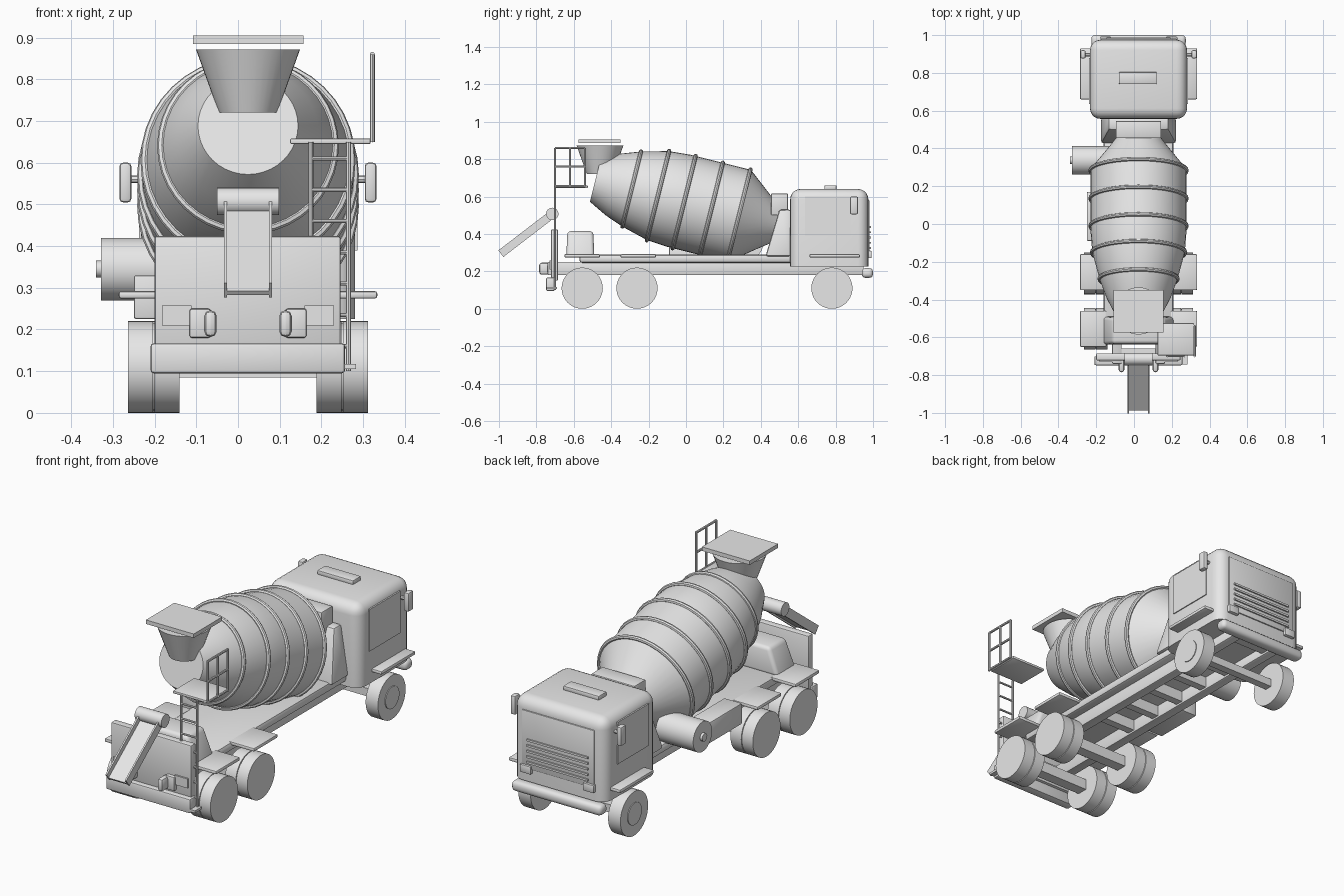
import bpy, bmesh
from math import radians
from mathutils import Vector

cube = bpy.data.objects.get("Cube")
if cube:
    bpy.data.objects.remove(cube, do_unlink=True)

grey = bpy.data.materials.new("plain_grey")
grey.use_nodes = True
COLOR = (0.8, 0.8, 0.8, 1)
grey.diffuse_color = COLOR
grey.node_tree.nodes["Principled BSDF"].inputs["Base Color"].default_value = COLOR

CX = 0.024          # centre line of the truck
SIDES = (("left", 1), ("right", -1))
parts = []


def finish(name, bm):
    bmesh.ops.recalc_face_normals(bm, faces=bm.faces)
    mesh = bpy.data.meshes.new(name)
    bm.to_mesh(mesh)
    bm.free()
    obj = bpy.data.objects.new(name, mesh)
    bpy.context.collection.objects.link(obj)
    mesh.materials.append(grey)
    parts.append(obj)
    return obj


def box(name, xs, ys, zs, bevel=0.0, segs=2, flat_base=False, taper=None):
    """Box from ranges; taper = (x scale, y scale, y shift) of the top."""
    bm = bmesh.new()
    bmesh.ops.create_cube(bm, size=1)
    mid = Vector((sum(xs) / 2, sum(ys) / 2, sum(zs) / 2))
    size = Vector((xs[1] - xs[0], ys[1] - ys[0], zs[1] - zs[0]))
    for v in bm.verts:
        if taper and v.co.z > 0:
            v.co.x *= taper[0]
            v.co.y *= taper[1]
            v.co.y += taper[2] / size.y
        v.co = Vector(a * b for a, b in zip(v.co, size)) + mid
    if bevel:
        edges = [e for e in bm.edges
                 if not flat_base or max(v.co.z for v in e.verts) > mid.z]
        bmesh.ops.bevel(bm, geom=edges, offset=bevel, segments=segs,
                        profile=0.5, affect='EDGES', clamp_overlap=True)
    return finish(name, bm)


def mirrored_box(name, near, far, ys, zs, bevel=0.0):
    for side, s in SIDES:
        xs = sorted((CX + s * near, CX + s * far))
        box(f"{side}_{name}", xs, ys, zs, bevel)


def rod(name, a, b, r, r2=None, n=32):
    a, b = Vector(a), Vector(b)
    bm = bmesh.new()
    bmesh.ops.create_cone(bm, cap_ends=True, segments=n, radius1=r,
                          radius2=r if r2 is None else r2, depth=(b - a).length)
    obj = finish(name, bm)
    obj.location = (a + b) / 2
    obj.rotation_euler = (b - a).to_track_quat('Z', 'Y').to_euler()
    return obj


def bar(name, a, b, r=0.006):
    return rod(name, a, b, r, n=8)


# Chassis
box("deck", (CX - 0.185, CX + 0.185), (-0.57, 0.57), (0.245, 0.29), 0.015)
mirrored_box("frame_rail", 0.09, 0.14, (-0.74, 0.95), (0.18, 0.25), 0.005)
for y in (-0.68, -0.41, -0.1, 0.08, 0.26, 0.44, 0.62, 0.9):
    box("cross_member", (CX - 0.1, CX + 0.1), (y - 0.02, y + 0.02), (0.19, 0.245))

# Wheels and axles
R = 0.11
for y in (-0.555, -0.262):
    box("rear_axle", (CX - 0.18, CX + 0.18), (y - 0.028, y + 0.028), (0.085, 0.14))
    for side, s in SIDES:
        for x0, x1 in ((0.164, 0.224), (0.228, 0.288)):
            rod(f"{side}_rear_wheel", (CX + s * x0, y, R), (CX + s * x1, y, R), R, n=40)
        rod(f"{side}_wheel_spacer", (CX + s * 0.2, y, R), (CX + s * 0.25, y, R), R * 0.95)
box("front_axle", (CX - 0.23, CX + 0.23), (0.76, 0.8), (0.09, 0.13))
for side, s in SIDES:
    rod(f"{side}_front_wheel", (CX + s * 0.215, 0.78, R), (CX + s * 0.283, 0.78, R), R, n=40)
    rod(f"{side}_hub", (CX + s * 0.28, 0.78, R), (CX + s * 0.287, 0.78, R), R / 2)

# Mudguards
for name, y0, y1, near in (("tail_mudguard", -0.65, -0.46, 0.17),
                           ("middle_mudguard", -0.35, -0.16, 0.17),
                           ("front_mudguard", 0.66, 0.93, 0.22)):
    mirrored_box(name, near, 0.31, (y0, y1), (0.274, 0.292), 0.006)

# Cab
box("cab", (CX - 0.257, CX + 0.257), (0.557, 0.975), (0.225, 0.64), 0.055, 5, True)
box("roof_hatch", (-0.08, 0.12), (0.74, 0.805), (0.635, 0.66), 0.006)
mirrored_box("side_window", 0.25, 0.262, (0.635, 0.88), (0.39, 0.6))
box("windscreen", (CX - 0.2, CX + 0.2), (0.97, 0.981), (0.29, 0.58), 0.003)
for i in range(5):
    z = 0.325 + i * 0.028
    box("grille_bar", (CX - 0.17, CX + 0.17), (0.975, 0.988), (z - 0.005, z + 0.005))
mirrored_box("headlight", 0.145, 0.205, (0.96, 0.992), (0.27, 0.31), 0.005)
box("front_bumper", (CX - 0.25, CX + 0.25), (0.94, 1.0), (0.165, 0.217), 0.02, 3)
mirrored_box("mirror", 0.28, 0.308, (0.877, 0.92), (0.505, 0.6), 0.008)
for side, s in SIDES:
    bar(f"{side}_mirror_arm", (CX + s * 0.24, 0.895, 0.56), (CX + s * 0.29, 0.895, 0.56), 0.009)

# Drum: profile of (radius, distance along axis) spun around its axis
PIVOT = Vector((CX, -0.01, 0.57))
TILT = radians(76)
profile = [(0, 0.489), (0.12, 0.489), (0.17, 0.39), (0.207, 0.289), (0.245, 0.144),
           (0.254, 0.03), (0.254, -0.305), (0.155, -0.43), (0.08, -0.53), (0, -0.53)]
bm = bmesh.new()
points = [bm.verts.new((r, 0, u)) for r, u in profile]
lines = [bm.edges.new(pair) for pair in zip(points, points[1:])]
bmesh.ops.spin(bm, geom=points + lines, cent=(0, 0, 0), axis=(0, 0, 1),
               angle=radians(360), steps=40, use_duplicate=False)
bmesh.ops.remove_doubles(bm, verts=bm.verts, dist=0.0005)
drum = finish("drum", bm)
drum.location = PIVOT
drum.rotation_euler = (TILT, 0, 0)
axis = drum.rotation_euler.to_matrix() @ Vector((0, 0, 1))
for u, r in ((0.289, 0.207), (0.144, 0.247), (0, 0.255), (-0.15, 0.255), (-0.302, 0.255)):
    bpy.ops.mesh.primitive_torus_add(location=PIVOT + axis * u, rotation=(TILT, 0, 0),
                                     major_radius=r, minor_radius=0.011,
                                     major_segments=40, minor_segments=8)
    ring = bpy.context.object
    ring.name = "drum_ring"
    ring.data.materials.append(grey)
    parts.append(ring)

# Drum supports
box("front_support", (CX - 0.2, CX + 0.2), (0.425, 0.56), (0.28, 0.53), 0.012,
    taper=(0.8, 0.45, 0.037))
box("drive_housing", (CX - 0.12, CX + 0.12), (0.455, 0.545), (0.5, 0.615), 0.004)
box("rear_support", (CX - 0.19, CX + 0.19), (-0.64, -0.49), (0.28, 0.415), 0.018, 3,
    taper=(0.72, 0.92, 0))

# Loading hopper and lid
rod("hopper", (CX, -0.46, 0.72), (CX, -0.46, 0.872), 0.07, 0.125, 40)
box("hopper_lid", (-0.108, 0.157), (-0.575, -0.35), (0.885, 0.905))

# Tail panel, bumper, lamps and hooks
box("tail_panel", (-0.2, 0.246), (-0.722, -0.685), (0.15, 0.424), 0.006)
box("rear_bumper", (-0.21, 0.257), (-0.748, -0.7), (0.095, 0.167), 0.008)
mirrored_box("tail_lamp", 0.135, 0.206, (-0.73, -0.72), (0.21, 0.257))
mirrored_box("tow_hook", 0.075, 0.105, (-0.785, -0.71), (0.182, 0.246), 0.014)

# Discharge chute
TOP, END = Vector((CX, -0.715, 0.495)), Vector((CX, -0.985, 0.288))
rod("chute_pivot", (-0.05, -0.715, 0.507), (0.098, -0.715, 0.507), 0.033)
for name, offset, width, height, lift in (("chute_floor", 0, 0.11, 0.012, 0),
                                          ("chute_left_wall", 0.054, 0.008, 0.044, 0.008),
                                          ("chute_right_wall", -0.054, 0.008, 0.044, 0.008)):
    half = (END - TOP).length / 2
    chute = box(name, (offset - width / 2, offset + width / 2),
                (lift - height / 2, lift + height / 2), (-half, half))
    chute.location = (TOP + END) / 2
    slope = (END - TOP).normalized()
    chute.rotation_euler = Vector((0, 0, 1)).rotation_difference(slope).to_euler()

# Ladder, platform and guard rail
for x, z in ((0.175, 0.1), (0.265, 0.1)):
    bar("ladder_rail", (x, -0.7, z), (x, -0.7, 0.65))
for i in range(7):
    z = 0.16 + i * 0.075
    bar("ladder_rung", (0.175, -0.7, z), (0.265, -0.7, z), 0.005)
box("ladder_foot", (0.17, 0.283), (-0.745, -0.69), (0.105, 0.117))
box("platform", (0.125, 0.318), (-0.695, -0.525), (0.645, 0.658), 0.003)
for y in (-0.7, -0.62, -0.54):
    bar("guard_post", (0.322, y, 0.65), (0.322, y, 0.86))
for z in (0.655, 0.76, 0.86):
    bar("guard_rail", (0.322, -0.7, z), (0.322, -0.54, z))

# Water tank and side box
rod("water_tank", (-0.328, 0.337, 0.345), (-0.12, 0.337, 0.345), 0.075)
rod("tank_cap", (-0.34, 0.337, 0.345), (-0.32, 0.337, 0.345), 0.02, n=16)
box("side_box", (-0.25, -0.15), (-0.09, 0.17), (0.225, 0.33), 0.006)

# Smooth rounded parts, keep edges sharp
bpy.ops.object.select_all(action='DESELECT')
for obj in parts:
    obj.select_set(True)
bpy.context.view_layer.objects.active = parts[0]
bpy.ops.object.shade_smooth_by_angle(angle=radians(35))
